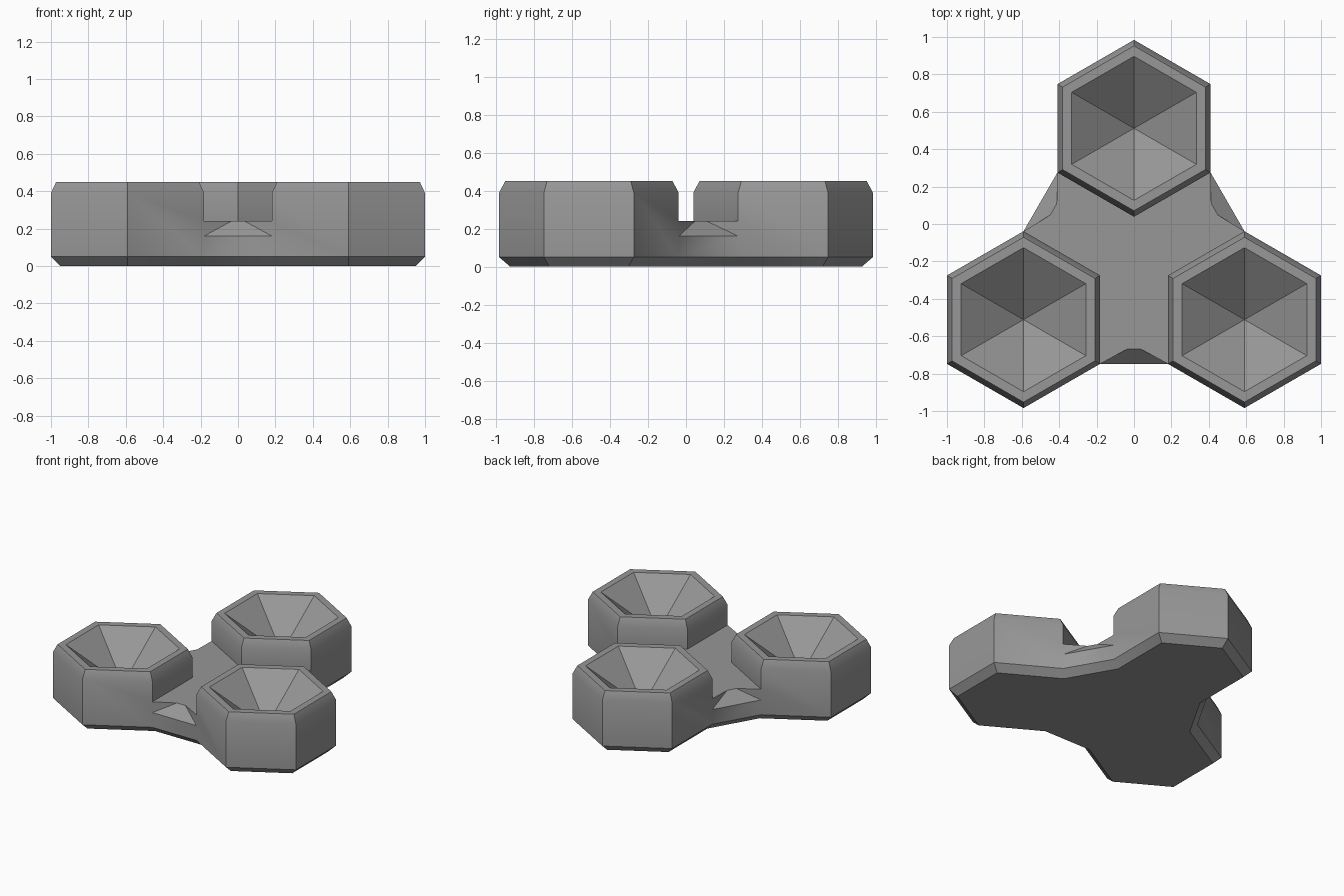
import bpy, bmesh
from math import radians, cos, sin
from mathutils import Vector

if "Cube" in bpy.data.objects:
    bpy.data.objects.remove(bpy.data.objects["Cube"])

ARM, R, Y0 = 0.682, 0.4727, -0.1705           # arm length, cup radius, centre offset
Z_LOW, Z_NOTCH, Z_PLATE, Z_SHOULDER, Z_TOP = 0.05, 0.16, 0.24, 0.39, 0.45
RIM_R, FUNNEL_R, FUNNEL_Z = R - 0.032, 0.385, 0.17
ANGLES = (90, 210, 330)

grey = bpy.data.materials.new("grey")
grey.diffuse_color = (0.31, 0.31, 0.31, 1)
grey.use_nodes = True
grey.node_tree.nodes["Principled BSDF"].inputs["Base Color"].default_value = grey.diffuse_color

bm = bmesh.new()


def face(*pts):
    bm.faces.new([bm.verts.new(p) for p in pts])


def polar(r, a):
    return Vector((r * cos(radians(a)), r * sin(radians(a)), 0))


def at(p, z):
    return Vector((p.x, p.y, z))


def corner(theta, a, r=R):
    return Vector((0, Y0, 0)) + polar(ARM, theta) + polar(r, theta + a)


def inset(loop, d):
    """Mitred inward offset of a counter-clockwise outline."""
    out = []
    for i, p in enumerate(loop):
        e1 = (p - loop[i - 1]).normalized()
        e2 = (loop[(i + 1) % len(loop)] - p).normalized()
        n1, n2 = Vector((-e1.y, e1.x, 0)), Vector((-e2.y, e2.x, 0))
        out.append(p + (n1 + n2) * d / (1 + n1.dot(n2)))
    return out


# Underside and its chamfer
outline = [corner(t, a) for t in ANGLES for a in (-120, -60, 0, 60, 120)]
bottom = inset(outline, 0.05)
face(*reversed(bottom))
for i in range(len(outline)):
    p, q = outline[i - 1], outline[i]
    face(bottom[i - 1], bottom[i], at(q, Z_LOW), at(p, Z_LOW))

plate = []
for n, t in enumerate(ANGLES):
    # Cup: walls, shoulder chamfer, rim and funnel
    for a in range(-180, 180, 60):
        p, q = corner(t, a), corner(t, a + 60)
        inner = a in (-180, 120)              # walls above the connecting plate
        z = Z_PLATE if inner else Z_LOW
        wall = [at(p, z), at(q, z)]
        if a == 60:
            wall += [at(q, Z_NOTCH), at(q, Z_PLATE)]
        wall += [at(q, Z_SHOULDER), at(p, Z_SHOULDER)]
        if a == -120:
            wall += [at(p, Z_PLATE), at(p, Z_NOTCH)]
        face(*wall)
        rp, rq = (at(corner(t, k, RIM_R), Z_TOP) for k in (a, a + 60))
        fp, fq = (at(corner(t, k, FUNNEL_R), Z_TOP) for k in (a, a + 60))
        face(at(p, Z_SHOULDER), at(q, Z_SHOULDER), rq, rp)
        face(rp, rq, fq, fp)
        face(fp, fq, at(corner(t, 0, 0), FUNNEL_Z))

    # Side wall with sloped notch between neighbouring cups
    a, b = corner(t, 120), corner(ANGLES[(n + 1) % 3], -120)
    along = (b - a).normalized()
    mid = (a + b) / 2 + Vector((-along.y, along.x, 0)) * 0.08
    m1, m2 = at(mid - along * 0.035, Z_PLATE), at(mid + along * 0.035, Z_PLATE)
    face(at(a, Z_LOW), at(b, Z_LOW), at(b, Z_NOTCH), at(a, Z_NOTCH))
    face(at(a, Z_NOTCH), at(b, Z_NOTCH), m2, m1)
    face(at(a, Z_NOTCH), m1, at(a, Z_PLATE))
    face(at(b, Z_NOTCH), at(b, Z_PLATE), m2)
    plate += [at(corner(t, 180), Z_PLATE), at(a, Z_PLATE), m1, m2, at(b, Z_PLATE)]

# Flat connecting plate
face(*plate)

bmesh.ops.remove_doubles(bm, verts=bm.verts, dist=0.0005)
bmesh.ops.recalc_face_normals(bm, faces=bm.faces)
mesh = bpy.data.meshes.new("triple_cup_tray")
bm.to_mesh(mesh)
bm.free()
mesh.materials.append(grey)
tray = bpy.data.objects.new("triple_cup_tray", mesh)
bpy.context.collection.objects.link(tray)
bpy.context.view_layer.objects.active = tray
tray.select_set(True)
bpy.ops.object.shade_smooth_by_angle(angle=radians(32))
